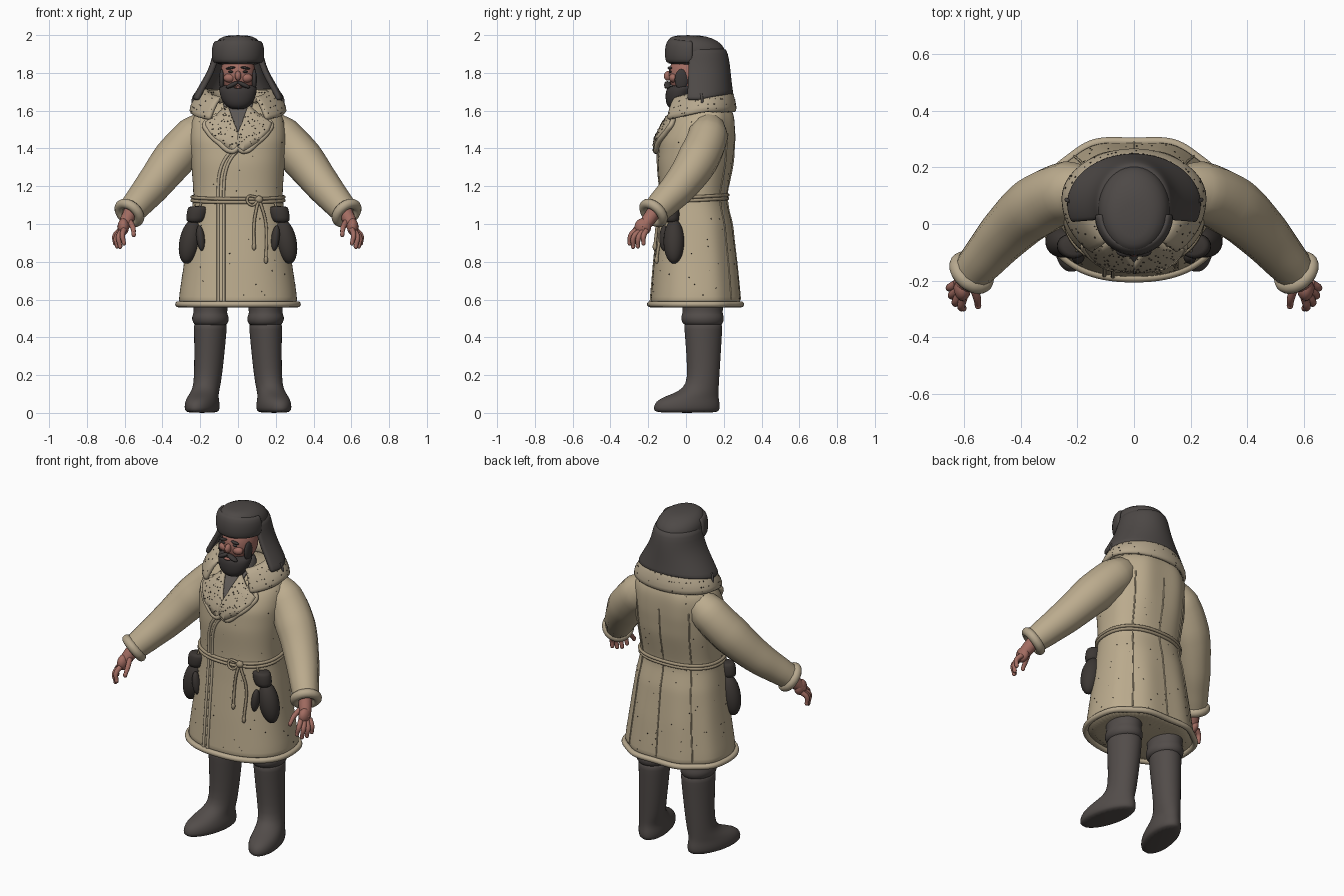
import bpy, bmesh, math, random
from math import sin, cos, pi, radians
from mathutils import Vector, Matrix, Euler

cube = bpy.data.objects.get("Cube")
if cube:
    bpy.data.objects.remove(cube)
random.seed(4)


def material(name, *rgb):
    m = bpy.data.materials.new(name)
    m.use_nodes = True
    m.diffuse_color = (*rgb, 1)
    b = next(n for n in m.node_tree.nodes if n.type == 'BSDF_PRINCIPLED')
    b.inputs["Base Color"].default_value = (*rgb, 1)
    b.inputs["Roughness"].default_value = 0.85
    return m


COATM = material("tan sheepskin", .50, .41, .27)
FLEECE = material("pale fleece", .47, .39, .27)
ROPE = material("rope tan", .36, .29, .19)
FELT = material("grey brown felt", .085, .073, .068)
HATM = material("dark hat fur", .075, .066, .062)
MITT = material("dark leather", .045, .038, .034)
BEARD = material("dark hair", .045, .039, .038)
SKIN = material("ruddy skin", .36, .15, .12)
KNIT = material("grey knit", .11, .098, .09)
SPECK = material("dark specks", .06, .048, .036)


def finish(name, bm, mat, thick=0, sub=0):
    bmesh.ops.recalc_face_normals(bm, faces=bm.faces)
    me = bpy.data.meshes.new(name)
    bm.to_mesh(me)
    bm.free()
    me.materials.append(mat)
    me.polygons.foreach_set("use_smooth", [True] * len(me.polygons))
    ob = bpy.data.objects.new(name, me)
    bpy.context.collection.objects.link(ob)
    if thick:
        s = ob.modifiers.new("thickness", 'SOLIDIFY')
        s.thickness, s.offset = thick, 0
    if sub:
        ob.modifiers.new("smooth", 'SUBSURF').levels = sub
    return ob


def grid(name, rows, mat, closed=False, thick=0, sub=1):
    """Skin rows of points; closed rows are capped at both ends."""
    bm = bmesh.new()
    vs = [[bm.verts.new(p) for p in r] for r in rows]
    n = len(vs[0])
    for a, b in zip(vs, vs[1:]):
        for i in range(n if closed else n - 1):
            j = (i + 1) % n
            bm.faces.new((a[i], a[j], b[j], b[i]))
    if closed:
        bm.faces.new(vs[0])
        bm.faces.new(vs[-1])
    return finish(name, bm, mat, thick, sub)


def loft(name, secs, mat, rot=0, n=24):
    """Stack of horizontal ellipses: cx, cy, z, rx, ry."""
    rows = []
    for cx, cy, z, rx, ry in secs:
        ring = [(rx * cos(2 * pi * i / n), ry * sin(2 * pi * i / n)) for i in range(n)]
        rows.append([(cx + x * cos(rot) - y * sin(rot), cy + x * sin(rot) + y * cos(rot), z) for x, y in ring])
    return grid(name, rows, mat, True)


def ball(name, loc, scale, mat, rot=(0, 0, 0)):
    bm = bmesh.new()
    m = Matrix.LocRotScale(Vector(loc), Euler(rot), Vector(scale))
    bmesh.ops.create_uvsphere(bm, u_segments=24, v_segments=14, radius=1, matrix=m)
    return finish(name, bm, mat)


def tube(name, pts, radii, mat, cyclic=False):
    """Smooth tube through points with a radius at each."""
    cu = bpy.data.curves.new(name, 'CURVE')
    cu.dimensions, cu.bevel_depth, cu.bevel_resolution = '3D', 1, 4
    cu.resolution_u, cu.use_fill_caps = 6, True
    sp = cu.splines.new('BEZIER')
    sp.bezier_points.add(len(pts) - 1)
    sp.use_cyclic_u = cyclic
    if not isinstance(radii, (list, tuple)):
        radii = [radii] * len(pts)
    for b, p, r in zip(sp.bezier_points, pts, radii):
        b.co, b.radius = p, r
        b.handle_left_type = b.handle_right_type = 'AUTO'
    tmp = bpy.data.objects.new(name + "_path", cu)
    bpy.context.collection.objects.link(tmp)
    dg = bpy.context.evaluated_depsgraph_get()
    me = bpy.data.meshes.new_from_object(tmp.evaluated_get(dg))
    bpy.data.objects.remove(tmp)
    bm = bmesh.new()
    bm.from_mesh(me)
    return finish(name, bm, mat)


# Coat profile: height, half width, front y, back y
PROFILE = [(.56, .315, -.19, .295), (.62, .312, -.185, .29), (.8, .285, -.17, .272), (1.0, .258, -.15, .245),
           (1.13, .236, -.14, .212), (1.2, .238, -.142, .225), (1.32, .248, -.15, .25), (1.45, .258, -.14, .262),
           (1.54, .25, -.095, .262), (1.6, .215, -.045, .25), (1.66, .13, .0, .21)]
POW = 2.3


def section(z):
    z = min(max(z, PROFILE[0][0]), PROFILE[-1][0])
    for a, b in zip(PROFILE, PROFILE[1:]):
        if z <= b[0]:
            t = (z - a[0]) / (b[0] - a[0])
            rx, f, k = (a[i] + (b[i] - a[i]) * t for i in (1, 2, 3))
            return rx, (f + k) / 2, (k - f) / 2


def surf(a, z, off=0):
    """Point on the coat at an angle and height, with pleats at the back."""
    rx, cy, ry = section(z)
    pleat = max(0, sin(a)) * -cos(8 * a) * .022 * min(1, abs(z - 1.13) / .3)
    c, s = (math.copysign(abs(v) ** (2 / POW), v) for v in (cos(a), sin(a)))
    return ((rx * (1 + pleat) + off) * c, cy + (ry * (1 + pleat) + off) * s, z)


def front(x, z, off=0):
    rx, cy, ry = section(z)
    return (x, cy - ry * (1 - min(1, abs(x) / rx) ** POW) ** (1 / POW) - off, z)


def drape(name, poly, off, thick, mat):
    """Flat outline laid over the chest."""
    bm = bmesh.new()
    bm.faces.new([bm.verts.new((x, 0, z)) for x, z in poly])
    bmesh.ops.triangulate(bm, faces=bm.faces)
    bmesh.ops.subdivide_edges(bm, edges=bm.edges, cuts=5, use_grid_fill=True)
    for v in bm.verts:
        v.co = front(v.co.x, v.co.z, off)
    return finish(name, bm, mat, thick)


turn = [2 * pi * i / 64 for i in range(64)]
heights = [.56 + 1.1 * i / 30 for i in range(31)]
coat = grid("coat", [[surf(a, z) for a in turn] for z in heights], COATM, True)
tube("hem_trim", [surf(a, .575, .002) for a in turn], .016, FLEECE, True)
for i, deg in enumerate((50, 90, 130)):
    tube(f"back_seam_{i}", [surf(radians(deg), .6 + .08 * k, .001) for k in range(12)], .004, COATM)

# Front opening trim, sweeping up into the lapel
for i, dx in enumerate((-.105, -.075)):
    path = [(dx, .59 + .1 * k) for k in range(7)] + [(dx + .01, 1.28), (dx + .04, 1.35), (dx + .085, 1.4)]
    tube(f"front_edge_{i}", [front(x, z, .001) for x, z in path], .008, FLEECE)

# Rope belt, knot and hanging ends
for i in (0, 1):
    tube(f"belt_rope_{i}", [surf(a, 1.125 + .018 * i + .01 * sin(a), .006) for a in turn], .009, ROPE, True)
ball("belt_knot", front(.11, 1.13, .015), (.022, .018, .02), ROPE)
for i, (x, z) in enumerate(((.085, .88), (.148, .81))):
    tube(f"belt_end_{i}", [front(.11, 1.13, .016), front((x + .11) / 2, 1.08, .018), front(x, 1.0, .01), front(x, z, .01)], .008, ROPE)
    ball(f"belt_tassel_{i}", front(x, z, .01), (.011, .011, .02), ROPE)
tube("belt_loop", [front(.11, 1.13, .016), front(.07, 1.1, .025), front(.05, 1.14, .02), front(.11, 1.14, .016)], .007, ROPE)

# Collar, lapels and knitted neck
arc = [radians(-55 + 290 * i / 40) for i in range(41)]


def collar_row(rx, ry, z, drop):
    return [(rx * cos(a), .09 + ry * sin(a) * (1.38 if sin(a) < 0 else 1), z - drop * max(0, -sin(a))) for a in arc]


collar = grid("collar", [collar_row(.13, .115, 1.64, 0), collar_row(.155, .13, 1.71, .05), collar_row(.19, .145, 1.7, .07),
                         collar_row(.235, .16, 1.64, .07), collar_row(.25, .167, 1.59, .05)], FLEECE, thick=.03)
drape("knit_neck", [(-.08, 1.64), (.08, 1.64), (.04, 1.5), (0, 1.44), (-.04, 1.5)], .006, .008, KNIT)
loft("neck", [(0, .04, 1.52, .1, .09), (0, .04, 1.64, .085, .085), (0, .04, 1.72, .07, .075)], KNIT)
OUTLINE = [(.055, 1.625), (.11, 1.575), (.175, 1.53), (.16, 1.49), (.1, 1.43), (.03, 1.385), (-.005, 1.41), (.0, 1.48)]
fluffy = [collar]
for s, side in ((-1, "right"), (1, "left")):
    pts = [(s * x, z) for x, z in OUTLINE]
    fluffy.append(drape(side + "_lapel", pts, .016 + .003 * s, .026, FLEECE))
    tube(side + "_lapel_edge", [front(x, z, .016) for x, z in pts[1:7]], .014, FLEECE)

# Head and face
ball("head", (0, .02, 1.79), (.095, .112, .12), SKIN)
ball("nose", (0, -.095, 1.785), (.017, .022, .026), SKIN, (-.3, 0, 0))
ball("mouth", (0, -.103, 1.724), (.022, .012, .007), SKIN)
loft("beard", [(0, -.05, 1.607, .03, .025), (0, -.05, 1.62, .06, .048), (0, -.045, 1.65, .085, .064),
               (0, -.035, 1.69, .098, .074), (0, -.025, 1.715, .1, .08), (0, -.01, 1.74, .1, .07)], BEARD)

# Hat: crown, turned-up front and hanging neck flap
loft("hat_crown", [(0, .05, 1.84, .11, .14), (0, .05, 1.86, .126, .155), (0, .052, 1.91, .13, .16), (0, .045, 1.95, .126, .152),
                   (0, .025, 1.985, .1, .118), (0, .01, 2.0, .055, .065)], HATM)
brow = [radians(180 + 180 * i / 24) for i in range(25)]
grid("hat_front_flap", [[(rx * cos(a), .035 + ry * sin(a), z + .012 * sin(a) ** 2 * k) for a in brow]
                        for z, rx, ry, k in ((1.855, .118, .128, 0), (1.87, .13, .137, 0), (1.92, .132, .14, 0), (1.955, .126, .13, 1), (1.966, .11, .11, 1))],
     HATM, thick=.018)
fan = [radians(-22 + 224 * i / 36) for i in range(37)]
grid("hat_neck_flap", [[(rx * cos(a), .07 + (yb - .07) * sin(a), z + lift * max(0, sin(a))) for a in fan]
                       for z, rx, yb, lift in ((1.93, .115, .2, 0), (1.87, .126, .215, 0), (1.81, .145, .222, 0),
                                               (1.74, .185, .228, .01), (1.68, .22, .235, .02), (1.655, .23, .238, .03))],
     HATM, thick=.028)

for s, side in ((-1, "right_"), (1, "left_")):
    def p(x, y, z):
        return (s * x, y, z)

    # Facial features
    ball(side + "eye", p(.038, -.083, 1.806), (.014, .008, .006), BEARD)
    ball(side + "eyebrow", p(.04, -.086, 1.826), (.026, .012, .007), BEARD, (0, s * .15, 0))
    ball(side + "cheek", p(.045, -.066, 1.773), (.032, .025, .024), SKIN)
    ball(side + "moustache", p(.03, -.098, 1.737), (.036, .018, .012), BEARD, (0, s * .45, 0))
    ball(side + "sideburn", p(.086, -.025, 1.765), (.014, .035, .055), BEARD)
    tube(side + "hat_string", [p(.225, .08, 1.69), p(.238, .085, 1.66), p(.235, .085, 1.615)], .007, HATM)

    # Sleeve with fleece cuff
    tube(side + "sleeve", [p(.15, .12, 1.53), p(.23, .115, 1.465), p(.34, .065, 1.345), p(.45, -.03, 1.205), p(.53, -.12, 1.11), p(.578, -.175, 1.055)],
         [.08, .108, .112, .095, .08, .07], COATM)
    axis = Vector(p(.048, -.055, -.055)).to_track_quat('Z', 'Y')
    mid = Vector(p(.575, -.172, 1.058))
    tube(side + "cuff", [mid + axis @ Vector((.062 * cos(a), .062 * sin(a), 0)) for a in turn[::4]], .026, FLEECE, True)

    # Hand
    tube(side + "wrist", [p(.565, -.165, 1.07), p(.59, -.2, 1.02), p(.612, -.232, .975)], [.038, .036, .03], SKIN)
    ball(side + "palm", p(.607, -.228, .985), (.03, .044, .045), SKIN)
    fingers = [((.57, -.22, 1.01), (.556, -.26, .98), (.552, -.29, .945)), ((.604, -.262, .97), (.612, -.292, .94), (.604, -.298, .9)),
               ((.616, -.247, .962), (.632, -.277, .93), (.624, -.28, .882)), ((.623, -.23, .96), (.645, -.252, .925), (.64, -.255, .885)),
               ((.627, -.21, .965), (.652, -.225, .935), (.651, -.225, .9))]
    for i, f in enumerate(fingers):
        tube(f"{side}finger_{i}", [p(*q) for q in f], [.015, .014, .011], SKIN)
        ball(f"{side}fingertip_{i}", p(*f[2]), (.0115, .0115, .015), SKIN)

    # Mitten hung from the belt
    tube(side + "mitten_cord", [p(.19, -.09, 1.13), p(.205, -.095, 1.08)], .006, ROPE)
    loft(side + "mitten_cuff", [p(.212, -.078, 1.095) + (.045, .035), p(.212, -.078, 1.085) + (.056, .045), p(.222, -.078, 1.03) + (.054, .046),
                                p(.228, -.078, 1.005) + (.042, .038)], MITT)
    ball(side + "mitten_palm", p(.254, -.064, .908), (.056, .055, .12), MITT, (0, -s * .2, 0))
    ball(side + "mitten_thumb", p(.198, -.115, .925), (.022, .026, .068), MITT, (0, s * .12, 0))

    # Trouser leg and felt boot
    loft(side + "trouser", [p(.145, .09, .455) + (.08, .095), p(.145, .088, .48) + (.096, .112), p(.147, .087, .51) + (.1, .116),
                            p(.146, .088, .53) + (.086, .104), p(.146, .088, .56) + (.095, .112), p(.145, .088, .68) + (.09, .11)], FELT)
    loft(side + "boot", [p(.19, .005, 0) + (.068, .165), p(.19, .003, .012) + (.085, .18), p(.19, .005, .045) + (.087, .18), p(.188, .015, .075) + (.08, .163),
                         p(.18, .05, .1) + (.074, .125), p(.168, .08, .13) + (.071, .095), p(.16, .092, .18) + (.073, .085),
                         p(.152, .093, .3) + (.079, .092), p(.147, .092, .42) + (.085, .1), p(.146, .091, .468) + (.088, .104), p(.146, .091, .474) + (.08, .095)],
         FELT, rot=s * .24)


# Tiny dark specks scattered over the hide and fleece
def specks(name, ob, count, size):
    me = ob.evaluated_get(bpy.context.evaluated_depsgraph_get()).to_mesh()
    bm = bmesh.new()
    for f in random.choices(me.polygons, weights=[q.area for q in me.polygons], k=count):
        r = size * random.uniform(.6, 1.2)
        bmesh.ops.create_icosphere(bm, subdivisions=1, radius=r, matrix=Matrix.Translation(f.center))
    finish(name, bm, SPECK)


specks("coat_specks", coat, 140, .003)
for i, ob in enumerate(fluffy):
    specks(f"fleece_specks_{i}", ob, 300 if i == 0 else 130, .0035)
